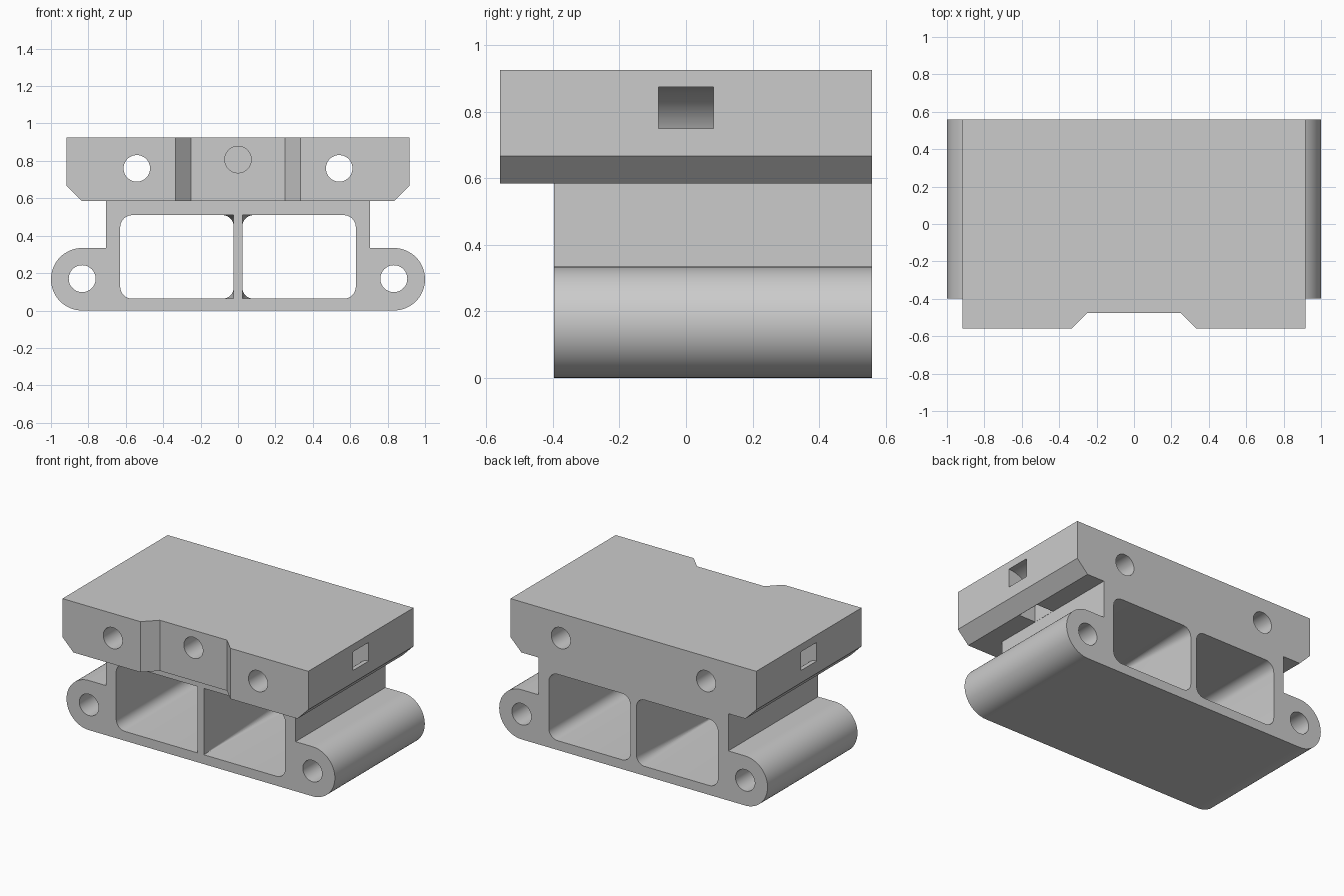
import bpy, bmesh
from math import cos, sin, radians

if "Cube" in bpy.data.objects:
    bpy.data.objects.remove(bpy.data.objects["Cube"], do_unlink=True)

grey = bpy.data.materials.new("plain_grey")
grey.use_nodes = True
colour = (0.6, 0.6, 0.6, 1)
grey.diffuse_color = colour
grey.node_tree.nodes["Principled BSDF"].inputs["Base Color"].default_value = colour

FRONT, BODY_FRONT, BACK = -0.56, -0.397, 0.56
DECK, TOP = 0.585, 0.926


def arc(cx, cz, r, start, end, steps=16):
    angles = [radians(start + (end - start) * i / steps) for i in range(steps + 1)]
    return [(cx + r * cos(a), cz + r * sin(a)) for a in angles]


def circle(cx, cz, r):
    return arc(cx, cz, r, 0, 360, 48)[:-1]


def loft(name, ring_a, ring_b):
    """Closed solid between two matching rings of 3D points."""
    bm = bmesh.new()
    a = [bm.verts.new(p) for p in ring_a]
    b = [bm.verts.new(p) for p in ring_b]
    bm.faces.new(a)
    bm.faces.new(b[::-1])
    for i in range(len(a)):
        j = (i + 1) % len(a)
        bm.faces.new((a[j], a[i], b[i], b[j]))
    bmesh.ops.recalc_face_normals(bm, faces=bm.faces)
    mesh = bpy.data.meshes.new(name)
    bm.to_mesh(mesh)
    bm.free()
    mesh.materials.append(grey)
    obj = bpy.data.objects.new(name, mesh)
    bpy.context.collection.objects.link(obj)
    return obj


def prism(name, profile, y0, y1, profile_back=None):
    back = profile_back or profile
    return loft(name, [(x, y0, z) for x, z in profile], [(x, y1, z) for x, z in back])


def combine(target, other, operation="DIFFERENCE"):
    mod = target.modifiers.new("combine", "BOOLEAN")
    mod.operation = operation
    mod.solver = "EXACT"
    mod.object = other
    bpy.context.view_layer.objects.active = target
    bpy.ops.object.modifier_apply(modifier=mod.name)
    bpy.data.objects.remove(other, do_unlink=True)


def mirrored(half):
    return half + [(-x, z) for x, z in reversed(half)]


def window(side, inner_r):
    """Rounded opening whose corners beside the central web have their own radius."""
    x0, x1, z0, z1, r = 0.023, 0.63, 0.063, 0.51, 0.065
    corners = [(x0 + inner_r, z0 + inner_r, inner_r, 180), (x1 - r, z0 + r, r, 270),
               (x1 - r, z1 - r, r, 0), (x0 + inner_r, z1 - inner_r, inner_r, 90)]
    ring = [p for cx, cz, rad, a in corners for p in arc(cx, cz, rad, a, a + 90, 8)]
    return [(side * x, z) for x, z in ring]


# Lower body with a round lug on each side
lug_x, lug_r = 0.833, 0.167
half_body = arc(lug_x, lug_r, lug_r, -90, 90, 32) + [(0.707, 2 * lug_r), (0.707, DECK)]
body = prism("lower_body", mirrored(half_body), BODY_FRONT, BACK)
for side in (-1, 1):
    combine(body, prism("window_cutter", window(side, 0.002), BODY_FRONT - 0.001,
                        BACK + 0.001, window(side, 0.06)))
    combine(body, prism("lug_hole_cutter", circle(side * lug_x, 0.17, 0.072), -1, 1))

# Upper block with chamfered lower edges
half_block = [(0.835, DECK), (0.916, 0.667), (0.916, TOP)]
block = prism("mounting_bracket", mirrored(half_block), FRONT, BACK)

# Tapered recess in the front face
recess = [(-0.42, -0.645), (-0.25, -0.475), (0.25, -0.475), (0.42, -0.645)]
combine(block, loft("recess_cutter", [(x, y, 0.4) for x, y in recess],
                    [(x, y, 1.2) for x, y in recess]))

# Blind centre hole, through holes and curved tie channels
combine(block, prism("centre_hole_cutter", circle(0, 0.807, 0.071), -0.7, 0.1))
for side in (-1, 1):
    combine(block, prism("bolt_hole_cutter", circle(side * 0.541, 0.76, 0.071), -1, 1))
    channel = ([(1.1, 0.875)] + arc(0.916, 0.667, 0.208, 90, 180) + [(0.708, 0.5), (0.833, 0.5)]
               + arc(0.916, 0.667, 0.083, 180, 90) + [(1.1, 0.75)])
    combine(block, prism("channel_cutter", [(side * x, z) for x, z in channel], -0.083, 0.083))

# Join into one solid and shade
combine(block, body, "UNION")
bpy.ops.object.select_all(action="DESELECT")
block.select_set(True)
bpy.context.view_layer.objects.active = block
bpy.ops.object.shade_smooth_by_angle(angle=radians(30))
